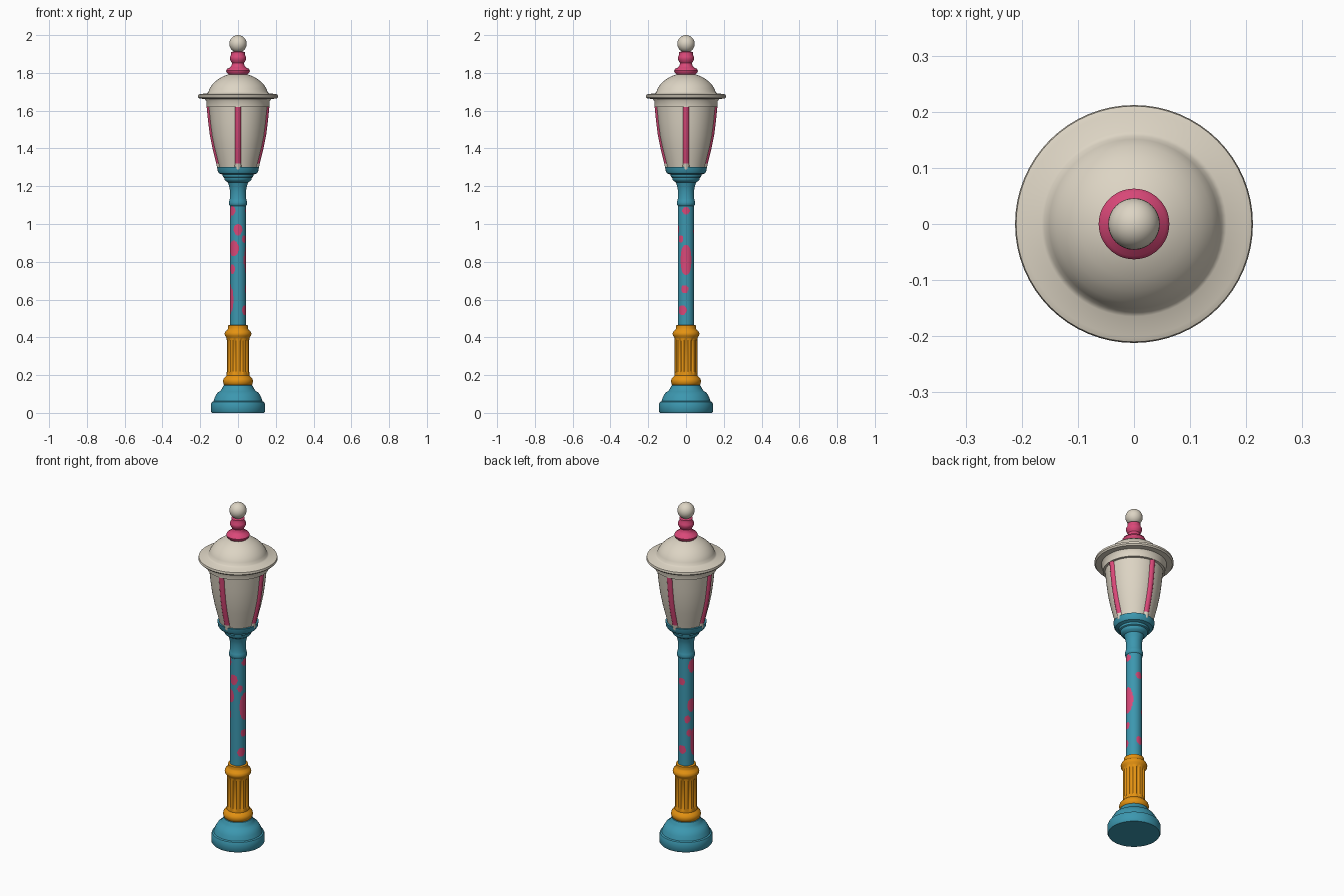
import bpy, bmesh, math

if "Cube" in bpy.data.objects:
    bpy.data.objects.remove(bpy.data.objects["Cube"])


def material(name, rgb):
    m = bpy.data.materials.new(name)
    m.diffuse_color = (*rgb, 1)
    m.use_nodes = True
    m.node_tree.nodes["Principled BSDF"].inputs["Base Color"].default_value = m.diffuse_color
    return m


TEAL = material("teal", (0.045, 0.31, 0.43))
PINK = material("pink", (0.70, 0.065, 0.19))
ORANGE = material("orange", (0.78, 0.29, 0.006))
CREAM = material("cream", (0.72, 0.66, 0.55))


def finish(bm, name, mats, angle=40):
    bmesh.ops.remove_doubles(bm, verts=bm.verts, dist=1e-5)
    bmesh.ops.recalc_face_normals(bm, faces=bm.faces)
    me = bpy.data.meshes.new(name)
    bm.to_mesh(me)
    bm.free()
    for m in mats:
        me.materials.append(m)
    ob = bpy.data.objects.new(name, me)
    bpy.context.collection.objects.link(ob)
    bpy.ops.object.select_all(action='DESELECT')
    ob.select_set(True)
    bpy.context.view_layer.objects.active = ob
    bpy.ops.object.shade_smooth_by_angle(angle=math.radians(angle))
    return ob


def lathe(name, profile, mats, segs=48, radius=None, rule=None):
    """Turn (r, z) points around z; radius(r, z, a) reshapes, rule(a, z) picks a colour."""
    bm = bmesh.new()
    rows = []
    for r, z in profile:
        row = []
        for i in range(segs):
            a = 2 * math.pi * i / segs
            q = radius(r, z, a) if radius else r
            row.append(bm.verts.new((q * math.cos(a), q * math.sin(a), z)))
        rows.append(row)
    for lo, hi in zip(rows, rows[1:]):
        for i in range(segs):
            j = (i + 1) % segs
            f = bm.faces.new((lo[i], lo[j], hi[j], hi[i]))
            if rule:
                c = f.calc_center_median()
                f.material_index = rule(math.atan2(c.y, c.x), c.z)
    bm.faces.new(rows[0][::-1])
    bm.faces.new(rows[-1])
    return finish(bm, name, mats)


# Stepped base
lathe("base", [(0.138, 0), (0.143, 0.008), (0.143, 0.045), (0.138, 0.058), (0.13, 0.062),
               (0.122, 0.085), (0.108, 0.108), (0.095, 0.115), (0.085, 0.128),
               (0.076, 0.146), (0.06, 0.15)], [TEAL])


# Fluted pedestal with rings
def flute(r, z, a):
    if 0.215 < z < 0.385:
        return r - 0.009 * max(0, math.cos(10 * a)) ** 0.6
    return r


lathe("pedestal", [(0.066, 0.142), (0.076, 0.152), (0.08, 0.167), (0.077, 0.18), (0.068, 0.19),
                   (0.061, 0.197), (0.06, 0.21), (0.06, 0.222), (0.06, 0.38), (0.06, 0.392),
                   (0.062, 0.4), (0.069, 0.408), (0.071, 0.42), (0.066, 0.432), (0.056, 0.44),
                   (0.053, 0.448), (0.053, 0.463), (0.04, 0.467)], [ORANGE], 80, flute)

# Shaft with painted spots: angle in degrees, height, half width, half height
R = 0.043
SPOTS = [(0, 1.07, .02, .02), (0, .81, .033, .08), (-10, .655, .02, .022), (-28, .545, .024, .026),
         (-90, .97, .024, .03), (-125, .87, .03, .042), (-135, 1.07, .02, .025),
         (-135, .76, .018, .025), (-165, .60, .03, .08), (-40, .92, .015, .02),
         (90, .96, .02, .022), (95, .56, .022, .025), (168, .82, .025, .04),
         (135, .74, .018, .022), (175, 1.05, .025, .04), (150, .66, .016, .022)]


def spotted(a, z):
    for deg, sz, w, h in SPOTS:
        d = (a - math.radians(deg) + math.pi) % (2 * math.pi) - math.pi
        if (d * R / w) ** 2 + ((z - sz) / h) ** 2 < 1:
            return 1
    return 0


lathe("shaft", [(R, 0.46 + 0.64 * i / 140) for i in range(141)], [TEAL, PINK], 64, rule=spotted)

# Shaft collar and lantern cup
lathe("lantern_cup", [(0.042, 1.095), (0.047, 1.1), (0.049, 1.112), (0.046, 1.124), (0.043, 1.135),
                      (0.043, 1.18), (0.047, 1.2), (0.053, 1.22), (0.066, 1.228), (0.072, 1.236),
                      (0.073, 1.246), (0.08, 1.25), (0.082, 1.262), (0.1, 1.268), (0.107, 1.28),
                      (0.11, 1.303), (0.095, 1.303)], [TEAL])

# Lantern glass
GLASS = [(0.098, 1.295), (0.109, 1.34), (0.124, 1.40), (0.138, 1.47), (0.147, 1.54),
         (0.153, 1.60), (0.156, 1.63)]
lathe("lantern_glass", GLASS, [CREAM])

# Four curved ribs with cream feet, on front, back and both sides
for k, side in enumerate(("right", "back", "left", "front")):
    t = k * math.pi / 2
    bm = bmesh.new()
    rows = []
    path = [(0.109, 1.288), (0.115, 1.32)] + [(r + 0.011, z) for r, z in GLASS[1:]]
    for r, z in path:
        row = []
        for i in range(9):
            b = -math.pi / 2 + math.pi * i / 8
            x, y = r - 0.022 + 0.022 * math.cos(b), 0.019 * math.sin(b)
            row.append(bm.verts.new((x * math.cos(t) - y * math.sin(t),
                                     x * math.sin(t) + y * math.cos(t), z)))
        rows.append(row)
    for n, (lo, hi) in enumerate(zip(rows, rows[1:])):
        for i in range(9):
            j = (i + 1) % 9
            f = bm.faces.new((lo[i], lo[j], hi[j], hi[i]))
            f.material_index = 1 if n == 0 else 0
    bm.faces.new(rows[0][::-1]).material_index = 1
    bm.faces.new(rows[-1])
    finish(bm, "rib_" + side, [PINK, CREAM])

# Roof: collar, wide brim and dome
lathe("roof", [(0.15, 1.618), (0.167, 1.62), (0.168, 1.65), (0.175, 1.662), (0.205, 1.664),
               (0.212, 1.672), (0.21, 1.684), (0.2, 1.688), (0.165, 1.692), (0.157, 1.698),
               (0.151, 1.715), (0.139, 1.735), (0.12, 1.755), (0.097, 1.772), (0.07, 1.785),
               (0.05, 1.792), (0.03, 1.796)], [CREAM], 64)

# Turned finial
lathe("finial", [(0.045, 1.785), (0.052, 1.794), (0.061, 1.803), (0.063, 1.812), (0.057, 1.822),
                 (0.042, 1.829), (0.034, 1.84), (0.032, 1.852), (0.038, 1.862), (0.043, 1.874),
                 (0.042, 1.886), (0.036, 1.896), (0.036, 1.91), (0.02, 1.915)], [PINK])

# Ball on top
bm = bmesh.new()
bmesh.ops.create_uvsphere(bm, u_segments=32, v_segments=18, radius=0.046)
bmesh.ops.translate(bm, verts=bm.verts, vec=(0, 0, 1.954))
finish(bm, "top_ball", [CREAM])
